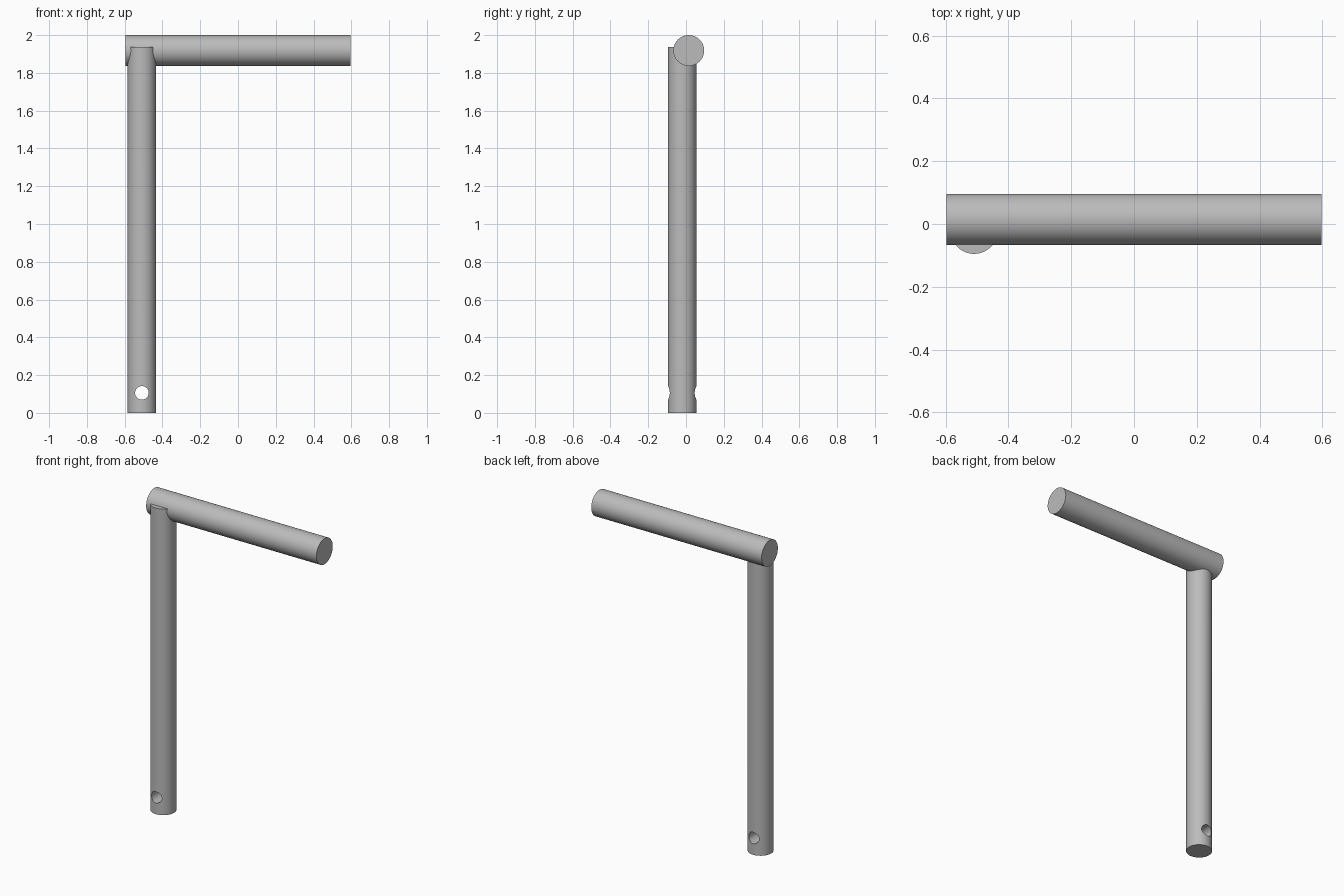
import bpy
import math

cube = bpy.data.objects.get("Cube")
if cube:
    bpy.data.objects.remove(cube, do_unlink=True)

# Single grey metal colour
grey = bpy.data.materials.new("grey_metal")
grey.use_nodes = True
colour = (0.5, 0.5, 0.5, 1)
grey.diffuse_color = colour
grey.node_tree.nodes["Principled BSDF"].inputs["Base Color"].default_value = colour


def rod(name, radius, length, centre, rotation=(0, 0, 0), sides=96):
    bpy.ops.mesh.primitive_cylinder_add(
        vertices=sides, radius=radius, depth=length, location=centre, rotation=rotation)
    obj = bpy.context.object
    obj.name = name
    obj.data.materials.append(grey)
    return obj


def smooth(obj):
    bpy.ops.object.select_all(action='DESELECT')
    obj.select_set(True)
    bpy.context.view_layer.objects.active = obj
    bpy.ops.object.shade_smooth_by_angle(angle=math.radians(30))


post_x, post_y, post_height = -0.509, -0.02, 1.938

# Upright post, standing slightly forward of the handle axis
post = rod("post", 0.075, post_height, (post_x, post_y, post_height / 2))

# Cross hole drilled front to back near the foot
drill = rod("pin_hole_cutter", 0.036, 0.4, (post_x, post_y, 0.106),
            (math.pi / 2, 0, 0), sides=48)
cut = post.modifiers.new("pin_hole", 'BOOLEAN')
cut.operation = 'DIFFERENCE'
cut.solver = 'EXACT'
cut.object = drill
bpy.ops.object.select_all(action='DESELECT')
post.select_set(True)
bpy.context.view_layer.objects.active = post
bpy.ops.object.modifier_apply(modifier=cut.name)
bpy.data.objects.remove(drill, do_unlink=True)
smooth(post)

# Horizontal handle bar across the top
handle = rod("handle_bar", 0.0815, 1.193, (0, 0.0145, 1.9185), (0, math.pi / 2, 0))
smooth(handle)
